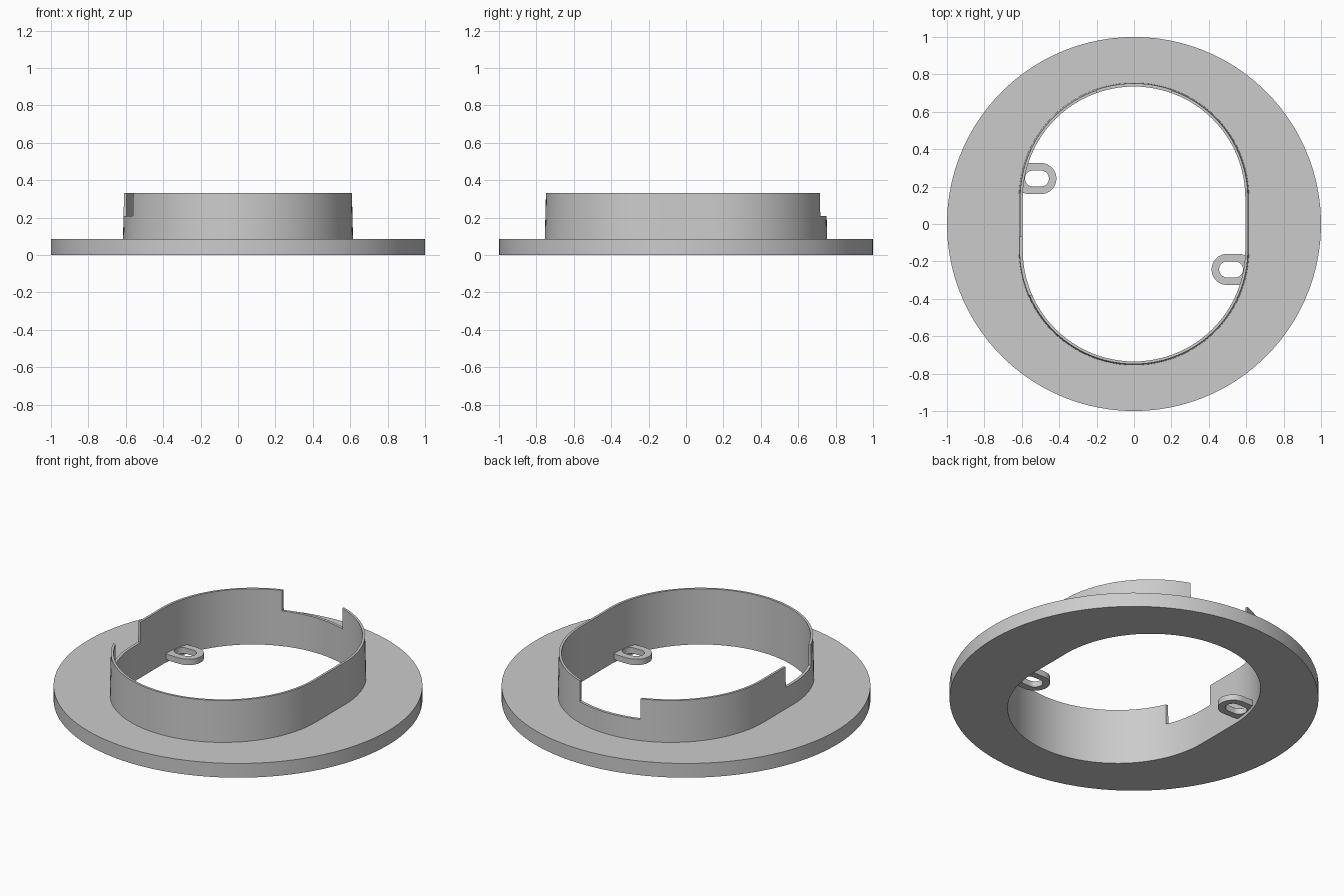
import bpy, bmesh, math

if "Cube" in bpy.data.objects:
    bpy.data.objects.remove(bpy.data.objects["Cube"])

ARC = 48  # segments in each rounded end

grey = bpy.data.materials.new("plain grey")
grey.diffuse_color = (0.6, 0.6, 0.6, 1)
grey.use_nodes = True
grey.node_tree.nodes["Principled BSDF"].inputs["Base Color"].default_value = grey.diffuse_color


def stadium(r, half, z):
    """Outline with rounded ends, long along y."""
    pts = []
    for side in (1, -1):
        for i in range(ARC + 1):
            a = math.pi * i / ARC
            pts.append((side * r * math.cos(a), side * (half + r * math.sin(a)), z))
    return pts


def circle(r, z):
    n = 2 * (ARC + 1)
    return [(r * math.cos(2 * math.pi * (i + 0.5) / n),
             r * math.sin(2 * math.pi * (i + 0.5) / n), z) for i in range(n)]


def loft(name, rings):
    """Closed tube of quads through matching rings, last joined to first."""
    bm = bmesh.new()
    loops = [[bm.verts.new(p) for p in ring] for ring in rings]
    n = len(loops[0])
    for k, a in enumerate(loops):
        b = loops[(k + 1) % len(loops)]
        for i in range(n):
            j = (i + 1) % n
            bm.faces.new((a[i], a[j], b[j], b[i]))
    bmesh.ops.recalc_face_normals(bm, faces=bm.faces)
    mesh = bpy.data.meshes.new(name)
    bm.to_mesh(mesh)
    bm.free()
    mesh.materials.append(grey)
    obj = bpy.data.objects.new(name, mesh)
    bpy.context.collection.objects.link(obj)
    return obj


def activate(obj):
    bpy.ops.object.select_all(action='DESELECT')
    obj.select_set(True)
    bpy.context.view_layer.objects.active = obj


def cut_box(obj, lo, hi):
    """Cut a box-shaped notch out of an object."""
    bpy.ops.mesh.primitive_cube_add(
        size=1, location=[(a + b) / 2 for a, b in zip(lo, hi)])
    cutter = bpy.context.object
    cutter.scale = [b - a for a, b in zip(lo, hi)]
    cutter.hide_render = True
    cutter.data.materials.append(grey)
    activate(obj)
    mod = obj.modifiers.new("notch", 'BOOLEAN')
    mod.operation = 'DIFFERENCE'
    mod.solver = 'EXACT'
    mod.object = cutter
    bpy.context.view_layer.update()
    bpy.ops.object.modifier_apply(modifier=mod.name)
    bpy.data.objects.remove(cutter)


# Round flange with a thin, slightly tapered collar around the opening
body = loft("flange_and_collar", [
    circle(1.0, 0.0),
    circle(1.0, 0.085),
    stadium(0.615, 0.14, 0.085),
    stadium(0.609, 0.14, 0.333),
    stadium(0.595, 0.14, 0.333),
    stadium(0.595, 0.14, 0.0),
])

# Notches in the collar at the back and at the left
cut_box(body, (-0.2, 0.5, 0.21), (0.2, 0.9, 0.5))
cut_box(body, (-0.8, -0.38, 0.21), (-0.45, -0.07, 0.5))
parts = [body]

# Two slotted screw tabs on opposite sides of the opening
for name, side in (("left_screw_tab", -1), ("right_screw_tab", 1)):
    tab = loft(name, [
        stadium(0.083, 0.031, 0.02),
        stadium(0.083, 0.031, 0.055),
        stadium(0.043, 0.021, 0.055),
        stadium(0.043, 0.021, 0.02),
    ])
    for v in tab.data.vertices:
        x, y, z = v.co
        # outer outline reaches further into the flange than the slot
        shift = 0.529 if math.hypot(x, max(abs(y) - 0.031, 0)) > 0.06 else 0.519
        v.co = (side * (shift + y), side * (-0.243 - x), z)
    parts.append(tab)

for obj in parts:
    activate(obj)
    bpy.ops.object.shade_smooth_by_angle(angle=math.radians(30))
